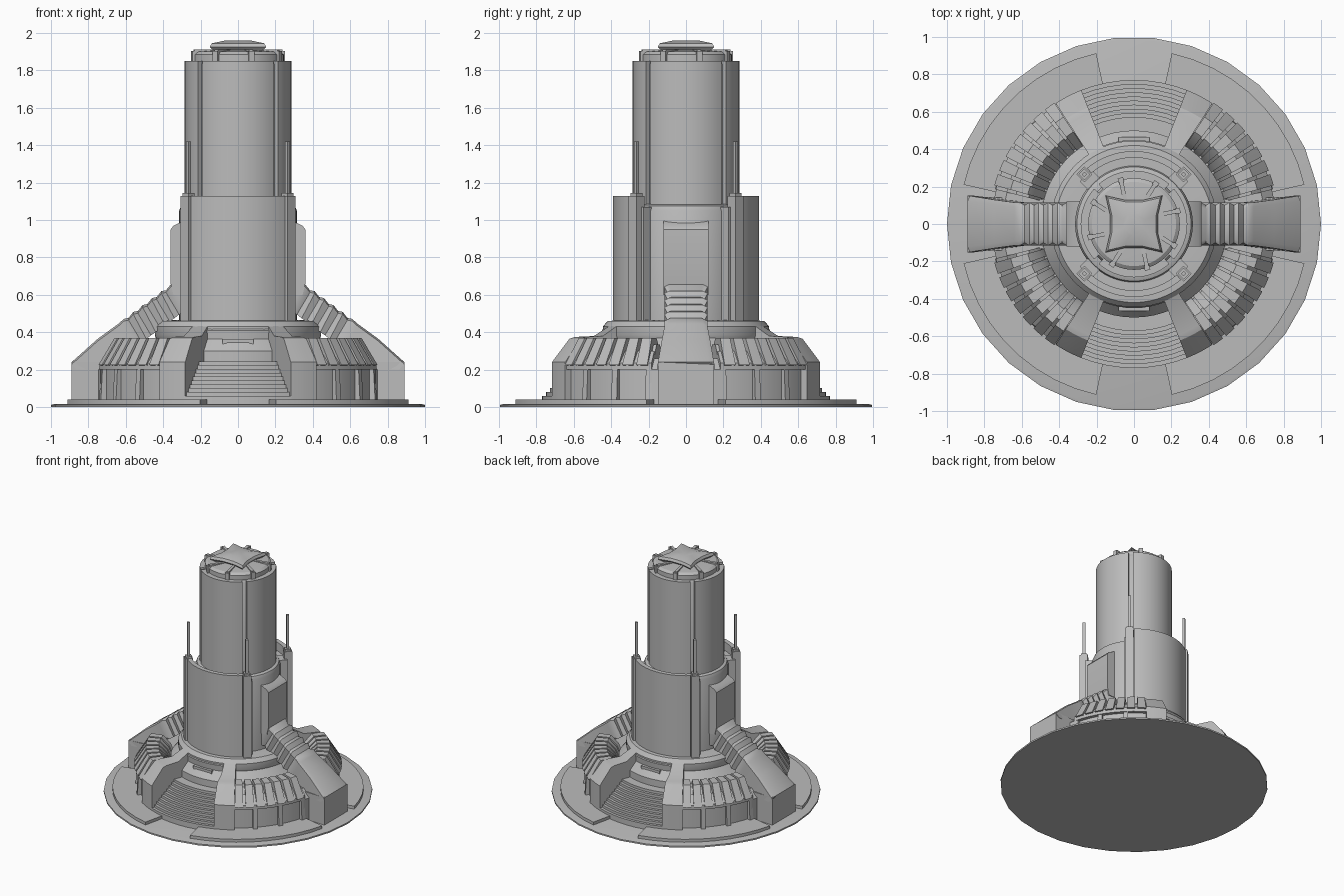
import bpy, bmesh
from math import sin, cos, pi, radians, hypot
from mathutils import Matrix, Vector

cube = bpy.data.objects.get("Cube")
if cube:
    bpy.data.objects.remove(cube)

grey = bpy.data.materials.new("stone grey")
grey.use_nodes = True
grey.diffuse_color = (0.5, 0.5, 0.5, 1)
grey.node_tree.nodes["Principled BSDF"].inputs["Base Color"].default_value = (0.5, 0.5, 0.5, 1)


def finish(name, bm, angle=32):
    bmesh.ops.recalc_face_normals(bm, faces=bm.faces)
    mesh = bpy.data.meshes.new(name)
    bm.to_mesh(mesh)
    bm.free()
    mesh.materials.append(grey)
    ob = bpy.data.objects.new(name, mesh)
    bpy.context.collection.objects.link(ob)
    bpy.ops.object.select_all(action='DESELECT')
    ob.select_set(True)
    bpy.context.view_layer.objects.active = ob
    bpy.ops.object.shade_smooth_by_angle(angle=radians(angle))
    return ob


def loft(bm, loops, closed=False):
    """Skin a list of equal-length loops; cap the ends unless closed."""
    rings = [[bm.verts.new(p) for p in loop] for loop in loops]
    n = len(rings[0])
    for i in range(len(rings) - (0 if closed else 1)):
        a, b = rings[i], rings[(i + 1) % len(rings)]
        for j in range(n):
            k = (j + 1) % n
            bm.faces.new((a[j], a[k], b[k], b[j]))
    if not closed:
        bm.faces.new(rings[0])
        bm.faces.new(rings[-1])


def sweep(bm, profile, start, end, step=6):
    """Turn a closed (radius, height) profile from start to end degrees."""
    full = end - start >= 360
    n = max(1, round((end - start) / step))
    angles = [radians(start + (end - start) * i / n) for i in range(n + (not full))]
    loft(bm, [[(r * cos(a), r * sin(a), z) for r, z in profile] for a in angles], full)


def sector(name, profile, spans, step=6):
    bm = bmesh.new()
    for start, end in spans:
        sweep(bm, profile, start, end, step)
    return finish(name, bm)


def solid(name, profile, step=6):
    """Full round body from an outer profile, bottom to top."""
    bm = bmesh.new()
    n = round(360 / step)
    loft(bm, [[(r * cos(2 * pi * i / n), r * sin(2 * pi * i / n), z) for i in range(n)]
              for r, z in profile])
    return finish(name, bm)


def box(bm, centre, size, turn=0):
    m = (Matrix.Rotation(radians(turn), 4, 'Z') @ Matrix.Translation(centre)
         @ Matrix.Diagonal((*size, 1)))
    bmesh.ops.create_cube(bm, size=1, matrix=m)


def quarters(start, end):
    """Mirror an angular span into all four quadrants."""
    return [(start, end), (180 - end, 180 - start),
            (180 + start, 180 + end), (360 - end, 360 - start)]


def band(r0, r1, z0, z1):
    return [(r0, z0), (r1, z0), (r1, z1), (r0, z1)]


# Ground disc and raised pavement plates
solid("ground_disc", [(1, 0), (1, 0.012), (0.985, 0.016)], 12)
sector("pavement_plates", band(0.6, 0.935, 0.01, 0.04), quarters(13, 77.5), 7)
solid("inner_floor", [(0.56, 0.01), (0.56, 0.24)])

# Ring building: recessed walls, overhanging eave, roof and posts
sector("ring_walls", [(0.5, 0.03), (0.735, 0.03), (0.735, 0.22), (0.65, 0.335),
                      (0.58, 0.335), (0.53, 0.28), (0.5, 0.22)], quarters(14, 60), 5)
sector("ring_eave", [(0.7, 0.2), (0.762, 0.2), (0.762, 0.235), (0.7, 0.3)], quarters(14, 60), 5)
for a in (14, 29, 44):
    sector("wall_post", [(0.7, 0.03), (0.765, 0.03), (0.755, 0.22), (0.7, 0.22)],
           quarters(a, a + 2.5), 3)
rib = [(0.775, 0.225), (0.685, 0.37), (0.59, 0.37), (0.53, 0.31),
       (0.5, 0.24), (0.55, 0.24), (0.64, 0.32), (0.72, 0.22)]
for i in range(7):
    a = 15.5 + i * 6.1
    sector("roof_rib", rib, quarters(a, a + 4.6), 2.4)

# Solid blocks flanking each stair
sector("stair_flank", [(0.38, 0.03), (0.77, 0.03), (0.77, 0.24), (0.755, 0.26), (0.67, 0.365),
                       (0.64, 0.375), (0.53, 0.38), (0.43, 0.44), (0.38, 0.45)],
       quarters(57, 68.5), 4)

# Front and back stairs with landings
steps = 10
stair = [(0.4, 0.01), (0.77, 0.01)]
for i in range(steps):
    r, z = 0.77 - 0.022 * i, 0.04 + 0.0205 * (i + 1)
    stair += [(r, z), (r - 0.022, z)]
stair.append((0.4, stair[-1][1]))
ends = [(68, 112), (248, 292)]
sector("stairs", stair, ends, 5.5)
sector("door_wall", [(0.34, 0.2), (0.43, 0.2), (0.45, 0.41), (0.42, 0.45), (0.34, 0.45)], ends, 5.5)
bm = bmesh.new()
for turn in (0, 180):
    for s in (-1, 1):
        box(bm, (0.07 * s, -0.435, 0.29), (0.025, 0.05, 0.13), turn)
    box(bm, (0, -0.435, 0.355), (0.165, 0.06, 0.02), turn)
    box(bm, (0, -0.425, 0.29), (0.06, 0.03, 0.11), turn)
finish("door_frames", bm)

# Hub collar under the tower
solid("hub", [(0.5, 0.22), (0.5, 0.3), (0.44, 0.37), (0.445, 0.385), (0.445, 0.43),
              (0.42, 0.46), (0.35, 0.465)], 6)

# Lower tower with curved armour shells front and back
solid("lower_tower", [(0.315, 0.44), (0.315, 1.05), (0.305, 1.075), (0.28, 1.085)])
sector("armour_shells", band(0.355, 0.39, 0.45, 1.13), [(50, 130), (230, 310)], 5)
sector("shell_backing", band(0.3, 0.358, 0.45, 1.06), [(50, 130), (230, 310)], 5)

# Corner pillars with antennas
bm = bmesh.new()
for turn in (45, 135, 225, 315):
    box(bm, (0.375, 0, 0.785), (0.06, 0.06, 0.69), turn)
    box(bm, (0.335, 0, 0.76), (0.06, 0.09, 0.62), turn)
    box(bm, (0.375, 0, 1.13), (0.045, 0.045, 0.03), turn)
    box(bm, (0.375, 0, 1.27), (0.02, 0.02, 0.3), turn)
finish("pillars_and_antennas", bm)

# Upper tower: core with four curved shells parted by slots
solid("upper_core", [(0.262, 1.0), (0.262, 1.83), (0.25, 1.85)])
sector("upper_shells", band(0.25, 0.285, 1.05, 1.85),
       [(a + 3.5, a + 86.5) for a in (45, 135, 225, 315)], 5.2)

# Cap with radial ribs
solid("cap", [(0.245, 1.84), (0.245, 1.885), (0.225, 1.9), (0.1, 1.91)])
bm = bmesh.new()
for i in range(8):
    box(bm, (0.17, 0.02, 1.895), (0.15, 0.022, 0.035), 12 + 45 * i)
    box(bm, (0.245, 0.02, 1.875), (0.024, 0.03, 0.06), 12 + 45 * i)
finish("cap_ribs", bm)

# Four-pointed crown
bm = bmesh.new()
loops = []
for k, z in ((0.8, 1.9), (1, 1.925), (0.92, 1.945), (0.45, 1.96)):
    loops.append([])
    for i in range(16):
        r = k * (0.128, 0.14, 0.215, 0.14)[i % 4]
        a = i * pi / 8
        loops[-1].append((r * cos(a), r * sin(a), z))
loft(bm, loops)
finish("crown", bm, 40)

# Side buttresses: sloping ribbed arm, foot and wall panel, mirrored in x
for side, s in (("left", 1), ("right", -1)):
    # Each section: top x, top z, underside x, underside z, half width
    path = [(0.28, 0.67, 0.27, 0.53, 0.115), (0.36, 0.655, 0.3, 0.5, 0.115)]
    for i in range(5):
        x, z = 0.385 + 0.05 * i, 0.625 - 0.037 * i
        path += [(x, z, x - 0.07, z - 0.13, 0.1),
                 (x + 0.025, z - 0.005, x - 0.045, z - 0.15, 0.115)]
    path += [(0.64, 0.445, 0.58, 0.33, 0.115), (0.75, 0.365, 0.68, 0.2, 0.13),
             (0.89, 0.24, 0.86, 0.2, 0.152)]
    bm = bmesh.new()
    loft(bm, [[(s * xt, -w, zt - 0.012), (s * xt, -w * 0.8, zt), (s * xt, w * 0.8, zt),
               (s * xt, w, zt - 0.012), (s * xb, w, zb), (s * xb, -w, zb)]
              for xt, zt, xb, zb, w in path])
    finish(side + "_buttress_arm", bm, 40)

    bm = bmesh.new()
    loft(bm, [[(s * x, -w, z) for w, x, z in ((-0.13, 0.5, z), (-0.15, 0.89, z),
                                              (-0.1, 0.89, z), (0.1, 0.89, z),
                                              (0.15, 0.89, z), (0.13, 0.5, z))]
              for z in (0.01, 0.24)])
    finish(side + "_buttress_foot", bm)

    bm = bmesh.new()
    outline = [(0.28, 0.6), (0.345, 0.6), (0.36, 0.66), (0.36, 0.95), (0.345, 0.97), (0.28, 1.0)]
    loft(bm, [[(s * x, y, z) for x, z in outline] for y in (-0.12, 0.12)])
    finish(side + "_wall_panel", bm)

# Low walls joining the feet to the ring
sector("foot_walls", [(0.5, 0.01), (0.76, 0.01), (0.76, 0.2), (0.7, 0.26), (0.5, 0.26)],
       [(-15, 15), (165, 195)], 5)
